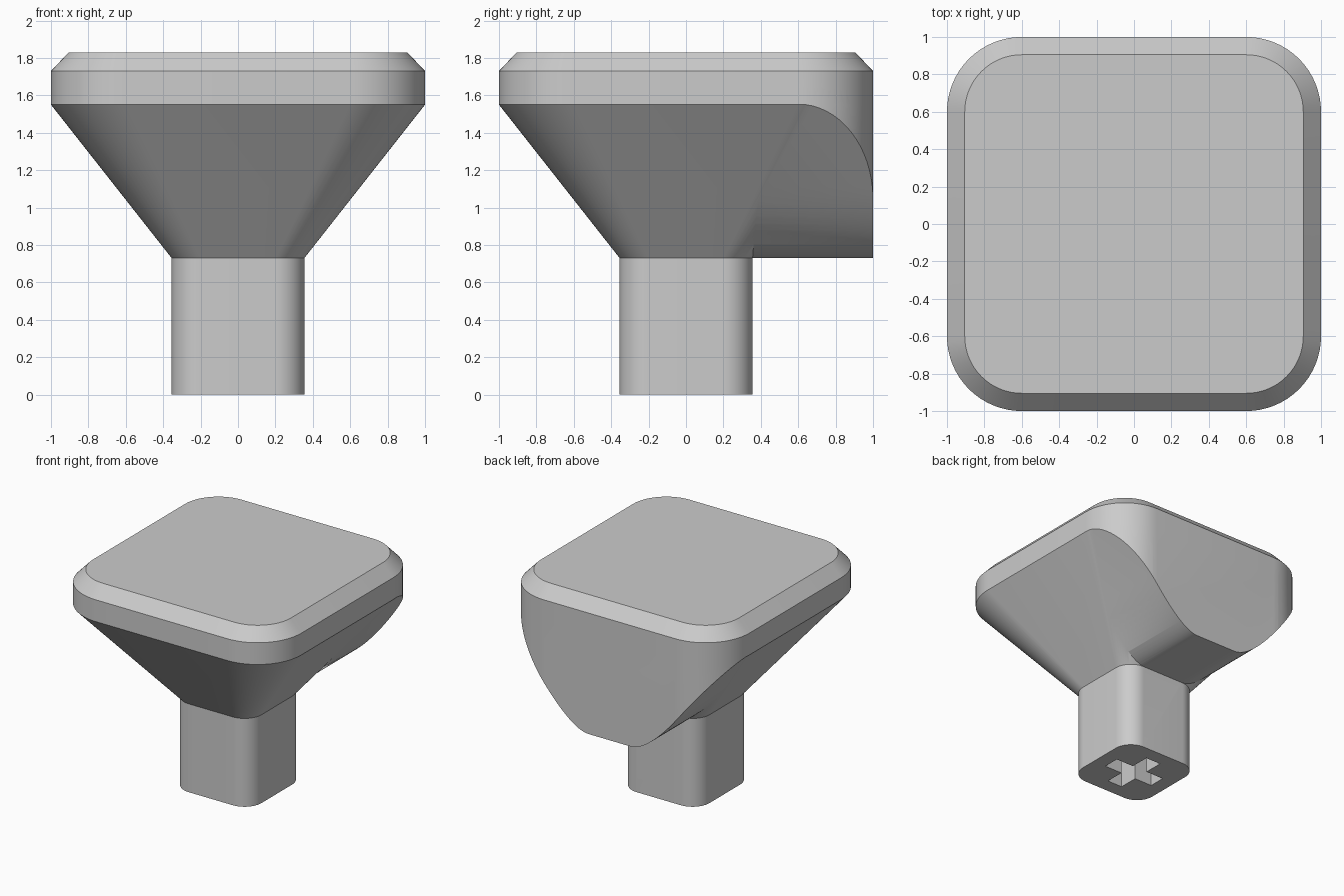
import bpy, bmesh, math
from mathutils import Vector

cube = bpy.data.objects.get("Cube")
if cube:
    bpy.data.objects.remove(cube, do_unlink=True)

grey = bpy.data.materials.new("plain_grey")
grey.use_nodes = True
colour = (0.6, 0.6, 0.6, 1)
grey.diffuse_color = colour
grey.node_tree.nodes["Principled BSDF"].inputs["Base Color"].default_value = colour

SHOULDER, RIM, BEVEL, TOP = 0.73, 1.55, 1.73, 1.83
STEM, CAP = 0.355, 1.0


def rounded_square(half, radius, z, steps=16):
    """Ring of points around a square with rounded corners."""
    ring = []
    for corner in range(4):
        mid = math.pi / 4 + corner * math.pi / 2
        cx = math.copysign(half - radius, math.cos(mid))
        cy = math.copysign(half - radius, math.sin(mid))
        for i in range(steps + 1):
            a = corner * math.pi / 2 + i / steps * math.pi / 2
            ring.append(Vector((cx + radius * math.cos(a), cy + radius * math.sin(a), z)))
    return ring


def loft(name, rings):
    """Closed solid through rings of equal point count."""
    bm = bmesh.new()
    loops = [[bm.verts.new(p) for p in ring] for ring in rings]
    for low, high in zip(loops, loops[1:]):
        for i in range(len(low)):
            j = (i + 1) % len(low)
            bm.faces.new((low[i], low[j], high[j], high[i]))
    bm.faces.new(loops[0][::-1])
    bm.faces.new(loops[-1])
    bmesh.ops.recalc_face_normals(bm, faces=bm.faces)
    mesh = bpy.data.meshes.new(name)
    bm.to_mesh(mesh)
    bm.free()
    mesh.materials.append(grey)
    obj = bpy.data.objects.new(name, mesh)
    bpy.context.collection.objects.link(obj)
    return obj


def combine(obj, other, operation):
    """Apply a boolean and remove the helper."""
    other.hide_render = True
    mod = obj.modifiers.new("combine", 'BOOLEAN')
    mod.operation, mod.object, mod.solver = operation, other, 'EXACT'
    bpy.context.view_layer.objects.active = obj
    bpy.ops.object.modifier_apply(modifier=mod.name)
    bpy.data.objects.remove(other, do_unlink=True)


# Stem, flared neck and bevelled cap in one solid
body = loft("knob_body", [
    rounded_square(STEM, 0.155, 0),
    rounded_square(STEM, 0.155, SHOULDER),
    rounded_square(CAP, 0.4, RIM),
    rounded_square(CAP, 0.4, BEVEL),
    rounded_square(0.905, 0.305, TOP)])

# Rear keel: rounded V profile run to the back and trimmed to the cap outline
slope = (RIM - SHOULDER) / (CAP - STEM)


def flank(x):
    return SHOULDER + (x - STEM) * slope + 0.003


start, bend, end = Vector((0.19, SHOULDER)), Vector((STEM, SHOULDER)), Vector((0.65, flank(0.65)))
half = []
for i in range(17):
    t = i / 16
    half.append(start * (1 - t) ** 2 + bend * 2 * t * (1 - t) + end * t ** 2)
half += [Vector((1.05, flank(1.05))), Vector((1.05, 1.65))]
profile = half + [Vector((-p.x, p.y)) for p in reversed(half)]
keel = loft("rear_keel", [[Vector((p.x, y, p.y)) for p in profile] for y in (0, 1.2)])
outline = loft("outline", [rounded_square(CAP, 0.4, z) for z in (0.6, 1.7)])
combine(keel, outline, 'INTERSECT')
combine(body, keel, 'UNION')

# Cross-shaped socket under the stem
a, b = 0.07, 0.235
cross = [(b, -a), (b, a), (a, a), (a, b), (-a, b), (-a, a),
         (-b, a), (-b, -a), (-a, -a), (-a, -b), (a, -b), (a, -a)]
socket = loft("socket", [[Vector((x, y, z)) for x, y in cross] for z in (-0.1, 0.42)])
combine(body, socket, 'DIFFERENCE')

bpy.ops.object.select_all(action='DESELECT')
body.select_set(True)
bpy.context.view_layer.objects.active = body
bpy.ops.object.shade_smooth_by_angle(angle=math.radians(30))
